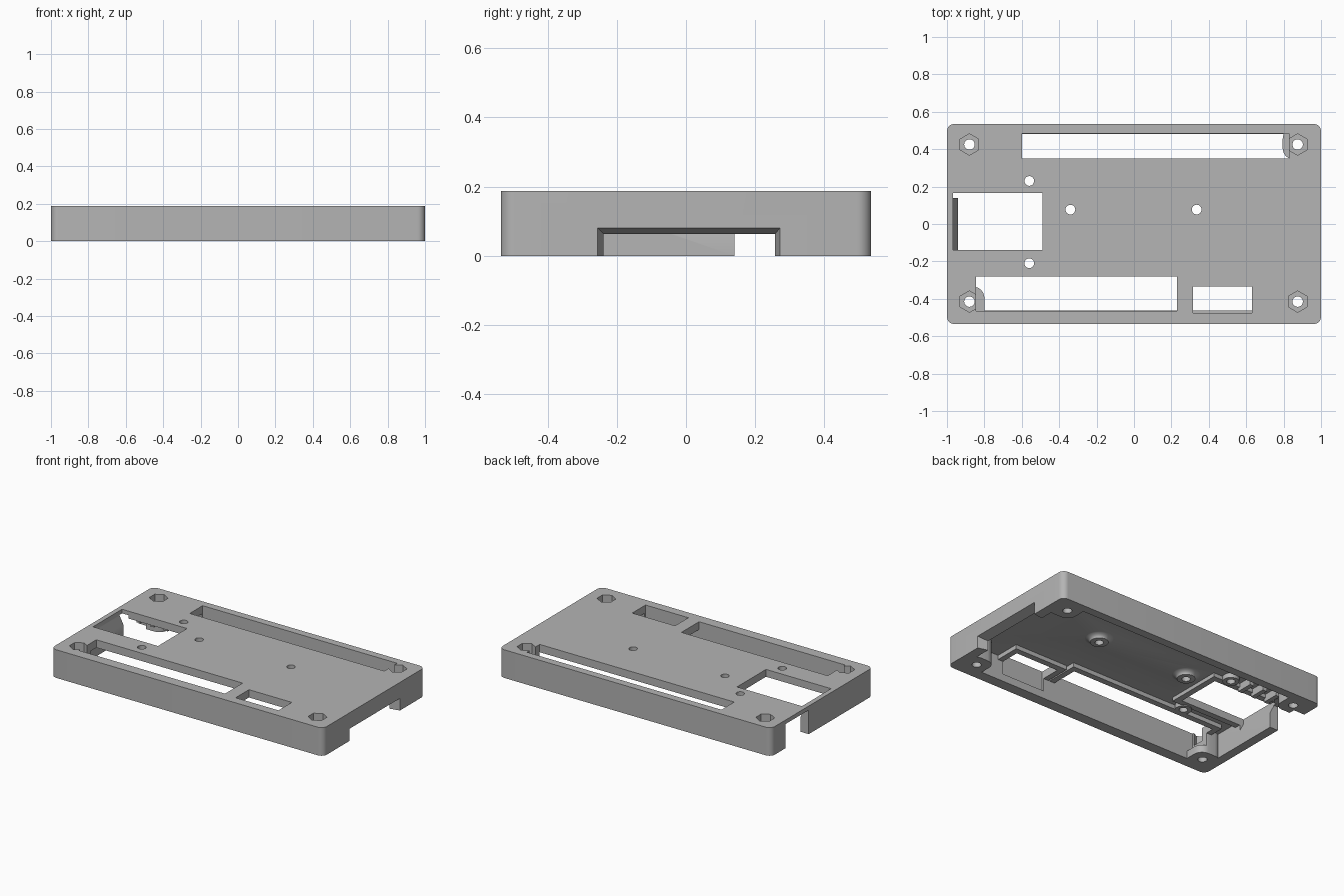
import bpy, bmesh
from math import cos, sin, pi, radians

cube = bpy.data.objects.get("Cube")
if cube:
    bpy.data.objects.remove(cube)

H = 0.187        # overall height
CEIL = 0.163     # underside of the top plate
RIB = 0.135      # underside of collars and bosses

grey = bpy.data.materials.new("plain_grey")
grey.use_nodes = True
grey.diffuse_color = (0.46, 0.46, 0.46, 1)
grey.node_tree.nodes["Principled BSDF"].inputs["Base Color"].default_value = (0.46, 0.46, 0.46, 1)


def finish(bm, name):
    bmesh.ops.recalc_face_normals(bm, faces=bm.faces)
    mesh = bpy.data.meshes.new(name)
    bm.to_mesh(mesh)
    bm.free()
    mesh.materials.append(grey)
    ob = bpy.data.objects.new(name, mesh)
    bpy.context.collection.objects.link(ob)
    return ob


def prism(name, pts, lo, hi, axis="z"):
    """Extrude a 2D outline along z, or an xz outline along y."""
    bm = bmesh.new()
    place = (lambda a, b, c: (a, b, c)) if axis == "z" else (lambda a, b, c: (a, c, b))
    face = bm.faces.new([bm.verts.new(place(a, b, lo)) for a, b in pts])
    out = bmesh.ops.extrude_face_region(bm, geom=[face])
    verts = [g for g in out["geom"] if isinstance(g, bmesh.types.BMVert)]
    bmesh.ops.translate(bm, verts=verts, vec=place(0, 0, hi - lo))
    return finish(bm, name)


def box(name, x0, x1, y0, y1, z0, z1, r=0, seg=8):
    """Box with optional rounded vertical corners."""
    if not r:
        pts = [(x0, y0), (x1, y0), (x1, y1), (x0, y1)]
    else:
        pts = []
        centres = [(x1 - r, y1 - r), (x0 + r, y1 - r), (x0 + r, y0 + r), (x1 - r, y0 + r)]
        for k, (cx, cy) in enumerate(centres):
            for i in range(seg + 1):
                a = (k + i / seg) * pi / 2
                pts.append((cx + r * cos(a), cy + r * sin(a)))
    return prism(name, pts, z0, z1)


def disc(name, x, y, r, z0, z1, n=32):
    pts = [(x + r * cos(pi / 2 + 2 * pi * i / n), y + r * sin(pi / 2 + 2 * pi * i / n)) for i in range(n)]
    return prism(name, pts, z0, z1)


def boss(x, y):
    """Screw boss flaring into the ceiling with a concave fillet."""
    bm = bmesh.new()
    n = 32
    profile = [(0.045, RIB)]
    for i in range(7):
        a = i / 6 * pi / 2
        profile.append((0.105 - 0.05 * cos(a), RIB + 0.002 + 0.028 * sin(a)))
    profile.append((0.105, CEIL + 0.01))
    rings = [[bm.verts.new((x + r * cos(2 * pi * i / n), y + r * sin(2 * pi * i / n), z))
              for i in range(n)] for r, z in profile]
    for a, b in zip(rings, rings[1:]):
        for i in range(n):
            j = (i + 1) % n
            bm.faces.new((a[i], a[j], b[j], b[i]))
    bm.faces.new(rings[0])
    bm.faces.new(rings[-1])
    return finish(bm, "boss")


def combine(tool, op):
    """Apply one boolean to the cover and discard the tool."""
    mod = cover.modifiers.new("shape", "BOOLEAN")
    mod.operation, mod.object, mod.solver = op, tool, "EXACT"
    graph = bpy.context.evaluated_depsgraph_get()
    graph.update()
    old = cover.data
    new = bpy.data.meshes.new_from_object(cover.evaluated_get(graph))
    cover.modifiers.clear()
    cover.data = new
    bpy.data.meshes.remove(old)
    bpy.data.objects.remove(tool)


def add(tool):
    combine(tool, "UNION")


def cut(tool):
    combine(tool, "DIFFERENCE")


# Outer shell hollowed from below
cover = box("case_cover", -1, 1, -0.535, 0.535, 0, H, r=0.04)
cut(box("cavity", -0.94, 0.935, -0.463, 0.48, -0.1, CEIL))

# Corner pillars
corners = [(x, y) for x in (-0.88, 0.875) for y in (-0.415, 0.425)]
for x, y in corners:
    sx, sy = (1 if x > 0 else -1), (1 if y > 0 else -1)
    xs = sorted((x - sx * 0.08, sx * 0.97))
    ys = sorted((y - sy * 0.08, sy * 0.515))
    add(box("pillar", *xs, *ys, 0, CEIL + 0.012, r=0.06))

# Raised collars round the openings
slots = [(-0.6, 0.83, 0.35, 0.485), (-0.845, 0.23, -0.465, -0.28), (0.315, 0.63, -0.475, -0.335)]
for x0, x1, y0, y1 in slots:
    add(box("collar", x0 - 0.038, x1 + 0.038, max(y0 - 0.04, -0.51), min(y1 + 0.04, 0.51), RIB, CEIL + 0.01))
add(box("collar", -0.96, -0.45, -0.18, 0.205, RIB + 0.003, CEIL + 0.008))

# Small ribs beside the end opening
for x in (-0.88, -0.78, -0.68):
    add(box("rib", x, x + 0.03, 0.19, 0.3, RIB - 0.02, CEIL + 0.006))

# Screw bosses
screws = [(-0.34, 0.077), (0.335, 0.077)]
posts = [(-0.56, 0.23), (-0.56, -0.21)]
for p in screws:
    add(boss(*p))
for p in posts:
    add(disc("post", *p, 0.05, RIB - 0.003, CEIL + 0.011))

# Long slots and screw holes through the top
for s in slots:
    cut(box("slot", *s, 0.05, 0.3))
for p in screws + posts:
    cut(disc("screw_hole", *p, 0.026, -0.1, 0.3, 24))

# Hexagonal nut pockets with bolt holes
for p in corners:
    cut(disc("nut_pocket", *p, 0.057, 0.1, 0.3, 6))
    cut(disc("bolt_hole", *p, 0.028, -0.1, 0.3, 24))

# End window with a sloped outer wall
cut(prism("window", [(-0.968, 0.3), (-0.968, 0.155), (-0.935, 0.09), (-0.49, 0.09), (-0.49, 0.3)],
          -0.14, 0.165, "y"))

# Cable notch in the window end
cut(box("cable_notch", -1.1, -0.92, 0.14, 0.385, -0.1, 0.16))

# Chamfered opening in the opposite end
bm = bmesh.new()
for x, y0, y1, top in ((1.07, -0.275, 0.287, 0.1), (0.925, -0.235, 0.255, 0.06)):
    for y in (y0, y1):
        for z in (-0.1, top):
            bm.verts.new((x, y, z))
bmesh.ops.convex_hull(bm, input=bm.verts)
cut(finish(bm, "end_opening"))

# Smooth rounded parts, keep hard edges
bpy.ops.object.select_all(action="DESELECT")
cover.select_set(True)
bpy.context.view_layer.objects.active = cover
cover.data.materials.clear()
cover.data.materials.append(grey)
bpy.ops.object.shade_smooth_by_angle(angle=radians(30))
